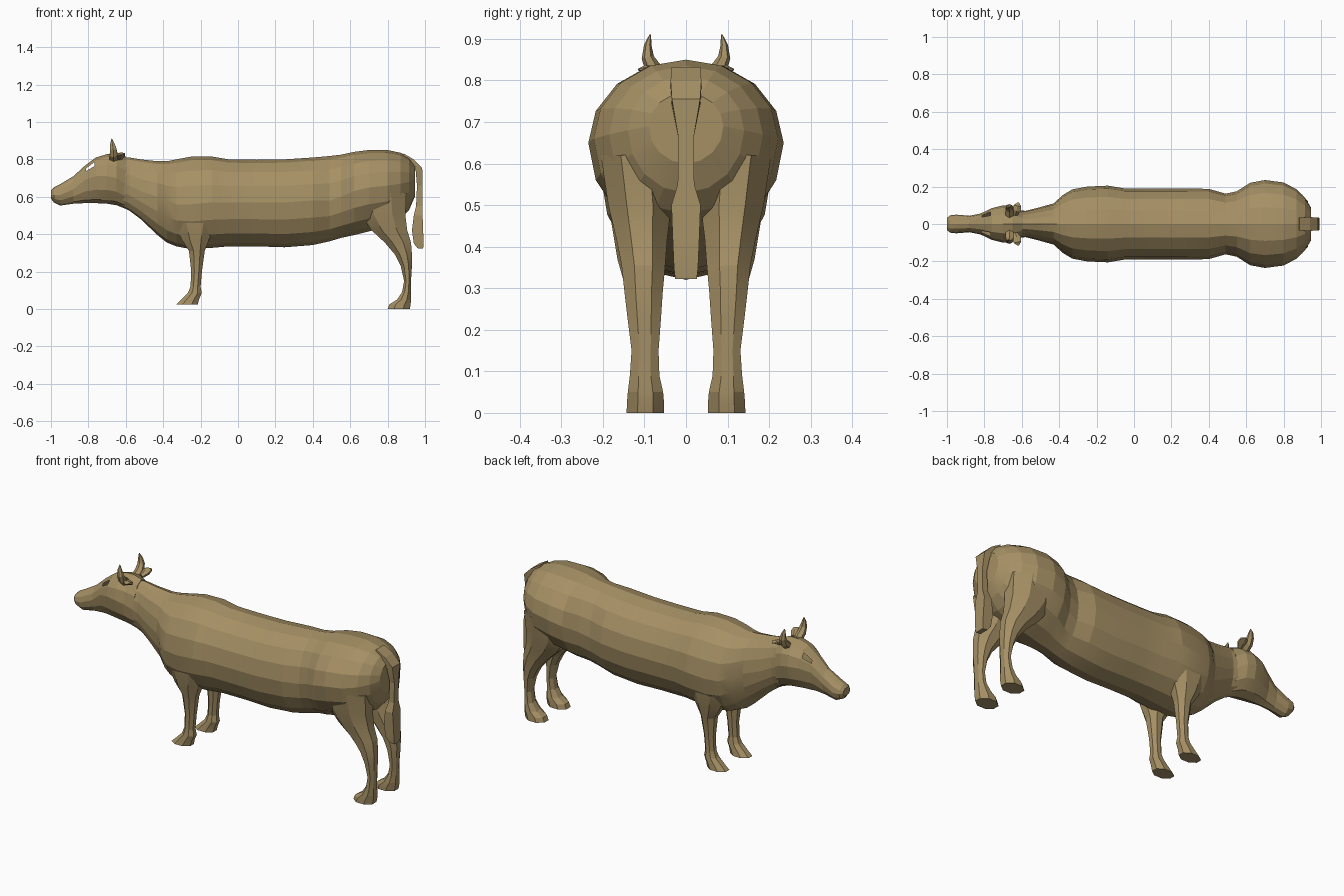
import bpy, bmesh
from math import sin, cos, tau
from mathutils import Vector

hide = bpy.data.materials.new("hide")
hide.diffuse_color = (0.38, 0.28, 0.13, 1)


def loft(name, rings, mirror=False, edit=None):
    """Skin a list of point rings, cap both ends, optionally mirror across y."""
    bm = bmesh.new()
    vs = [[bm.verts.new(p) for p in r] for r in rings]
    n = len(vs[0])
    for a, b in zip(vs, vs[1:]):
        for i in range(n):
            j = (i + 1) % n
            bm.faces.new((a[i], a[j], b[j], b[i]))
    bm.faces.new(vs[0])
    bm.faces.new(vs[-1])
    bmesh.ops.recalc_face_normals(bm, faces=bm.faces)
    if edit:
        edit(bm)
    me = bpy.data.meshes.new(name)
    bm.to_mesh(me)
    bm.free()
    me.materials.append(hide)
    ob = bpy.data.objects.new(name, me)
    bpy.context.collection.objects.link(ob)
    if mirror:
        m = ob.modifiers.new("mirror", 'MIRROR')
        m.use_axis = (False, True, False)
        m.use_mirror_merge = False
    return ob


def section(x, top, bot, hw, mid, n):
    """Upright egg-shaped section: widest at height mid."""
    pts = []
    for i in range(n):
        a = tau * i / n
        s = sin(a)
        h = top - mid if s > 0 else mid - bot
        pts.append((x, hw * cos(a), mid + h * s))
    return pts


def slab(z, x0, x1, y0, y1, n=8, tilt=0.0):
    """Level oval section filling a box; tilt raises the rear edge."""
    pts = []
    for i in range(n):
        a = tau * (i + 0.5) / n
        c, s = cos(a) / cos(tau / n / 2), sin(a) / cos(tau / n / 2)
        pts.append(((x0 + x1) / 2 + (x1 - x0) / 2 * c,
                    (y0 + y1) / 2 + (y1 - y0) / 2 * s, z + tilt * c))
    return pts


def tube(path, n):
    """Rings along a path of (point, radius a, radius b), facing the path."""
    rings = []
    for k, (p, ra, rb) in enumerate(path):
        d = Vector(path[min(k + 1, len(path) - 1)][0]) - Vector(path[max(k - 1, 0)][0])
        d.normalize()
        u = d.cross(Vector((1, 0, 0))).normalized()
        v = u.cross(d)
        rings.append([Vector(p) + u * ra * cos(tau * i / n) + v * rb * sin(tau * i / n)
                      for i in range(n)])
    return rings


# Neck, barrel and rump: x, top, bottom, half width, widest height
body = [
    (-.62, .81, .545, .075, .67), (-.58, .81, .525, .07, .66),
    (-.52, .80, .48, .085, .63), (-.43, .79, .395, .11, .60),
    (-.38, .79, .355, .155, .58), (-.33, .80, .335, .185, .56),
    (-.25, .815, .32, .20, .56), (-.14, .815, .327, .205, .57),
    (-.05, .80, .335, .19, .57), (.10, .798, .335, .19, .57),
    (.25, .80, .33, .19, .57), (.40, .81, .342, .188, .58),
    (.49, .818, .362, .162, .58), (.55, .825, .38, .175, .60),
    (.62, .84, .395, .22, .63), (.70, .85, .415, .235, .65),
    (.80, .85, .44, .222, .66), (.87, .835, .48, .185, .67),
    (.915, .81, .53, .14, .68), (.945, .77, .60, .09, .69)]
loft("body", [section(*s, 16) for s in body])


# Head, with open eye sockets
def open_eyes(bm):
    for side in (1, -1):
        t = Vector((-.79, side * .06, .745))
        f = min(bm.faces, key=lambda f: (f.calc_center_median() - t).length)
        bmesh.ops.inset_individual(bm, faces=[f], thickness=.013)
        bmesh.ops.delete(bm, geom=[f], context='FACES_ONLY')


head = [
    (-1.0, .635, .59, .032, .61), (-.985, .65, .57, .046, .61),
    (-.95, .668, .553, .05, .61), (-.88, .71, .563, .044, .64),
    (-.82, .765, .566, .056, .69), (-.76, .81, .566, .085, .71),
    (-.70, .828, .563, .1, .71), (-.65, .83, .555, .095, .70),
    (-.60, .815, .535, .072, .67)]
loft("head", [section(*s, 12) for s in head], edit=open_eyes)

# Horns, curving out then up
loft("horn", tube([((-.665, .045, .80), .022, .024), ((-.665, .078, .825), .021, .024),
                   ((-.667, .092, .855), .015, .02), ((-.672, .092, .885), .009, .013),
                   ((-.675, .086, .91), .002, .002)], 6), mirror=True)

# Ears, flat leaves behind the horns
loft("ear", tube([((-.635, .05, .805), .010, .014), ((-.628, .075, .82), .014, .026),
                  ((-.622, .098, .828), .010, .022), ((-.618, .115, .826), .002, .004)], 6),
     mirror=True)

# Front legs: z, x range, y range, tilt
front = [(.46, -.34, -.12, .05, .18), (.37, -.30, -.155, .055, .165),
         (.31, -.262, -.178, .065, .148), (.20, -.25, -.193, .075, .132),
         (.12, -.254, -.20, .077, .13), (.085, -.268, -.194, .07, .135),
         (.055, -.298, -.207, .067, .138), (.025, -.33, -.215, .062, .142)]
loft("front_leg", [slab(*s) for s in front], mirror=True)

# Hind legs with thigh and hock
hind = [(.62, .62, .90, .04, .205), (.50, .66, .895, .035, .187),
        (.42, .715, .905, .045, .168), (.355, .785, .925, .05, .155),
        (.29, .84, .93, .056, .148), (.23, .87, .93, .06, .141),
        (.15, .888, .925, .066, .131), (.09, .877, .924, .064, .135),
        (.05, .85, .925, .055, .14), (.025, .81, .923, .053, .142),
        (0, .80, .918, .053, .143)]
loft("hind_leg", [slab(*s) for s in hind], mirror=True)

# Tail: root on the rump, thin cord, broader switch
loft("tail", [[(x0, -w, z0), (x0, w, z0), (x1, w, z1), (x1, -w, z1)]
              for x0, z0, x1, z1, w in [
                  (.87, .79, .885, .832, .035), (.92, .765, .94, .80, .037),
                  (.95, .74, .985, .755, .034), (.957, .66, .986, .66, .018),
                  (.952, .55, .986, .55, .02), (.94, .50, .987, .50, .035),
                  (.93, .42, .99, .42, .032), (.94, .35, .992, .35, .029),
                  (.96, .325, .99, .322, .026)]])

# Soft shading on the shallow facets only
for ob in bpy.data.objects:
    ob.select_set(True)
    bpy.context.view_layer.objects.active = ob
bpy.ops.object.shade_smooth_by_angle(angle=0.2)
